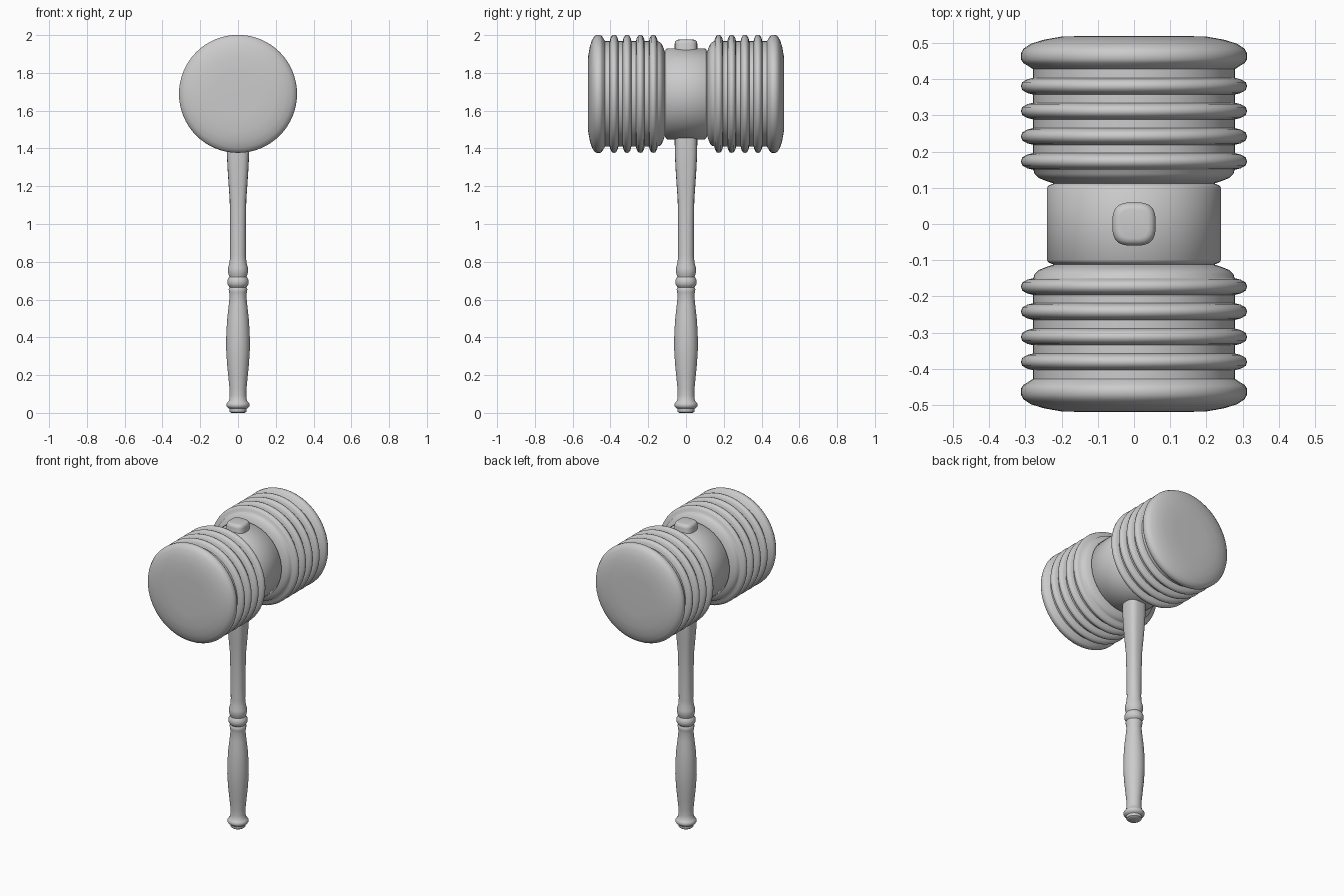
import bpy, bmesh
from math import cos, sin, pi, copysign
from mathutils import Matrix


def lathe(name, profile, segments, matrix=Matrix(), power=lambda h: 2.0):
    """Skin rings of (radius, height); power > 2 makes a rounded-square ring."""
    bm = bmesh.new()
    rings = []
    for r, h in profile:
        e = 2.0 / power(h)
        ring = []
        for i in range(segments):
            a = 2 * pi * i / segments
            c, s = cos(a), sin(a)
            ring.append(bm.verts.new((r * copysign(abs(c) ** e, c),
                                      r * copysign(abs(s) ** e, s), h)))
        rings.append(ring)
    for lo, hi in zip(rings, rings[1:]):
        for i in range(segments):
            j = (i + 1) % segments
            bm.faces.new((lo[i], lo[j], hi[j], hi[i]))
    bm.faces.new(rings[0][::-1])
    bm.faces.new(rings[-1])
    bm.transform(matrix)
    bmesh.ops.recalc_face_normals(bm, faces=bm.faces)
    mesh = bpy.data.meshes.new(name)
    bm.to_mesh(mesh)
    bm.free()
    ob = bpy.data.objects.new(name, mesh)
    bpy.context.collection.objects.link(ob)
    bpy.ops.object.select_all(action='DESELECT')
    ob.select_set(True)
    bpy.context.view_layer.objects.active = ob
    bpy.ops.object.shade_smooth_by_angle(angle=0.75)
    return ob


# Mallet head: half profile (waist, lip, four ridges, end band), mirrored about y = 0
half = [(0.241, 0.100), (0.235, 0.107), (0.222, 0.112), (0.240, 0.118),
        (0.263, 0.127), (0.275, 0.139), (0.278, 0.149)]
for y in (0.173, 0.242, 0.312, 0.381):
    for dy, r in ((-0.023, 0.279), (-0.019, 0.295), (-0.011, 0.309), (0, 0.3125),
                  (0.011, 0.309), (0.019, 0.295), (0.023, 0.279)):
        half.append((r, y + dy))
half += [(0.279, 0.428), (0.288, 0.434), (0.306, 0.445), (0.3125, 0.455),
         (0.3125, 0.472), (0.305, 0.485), (0.285, 0.498), (0.25, 0.509),
         (0.20, 0.518), (0.12, 0.520)]
head_profile = [(r, -y) for r, y in reversed(half)] + half
lathe("mallet_head", head_profile, 64,
      Matrix.Translation((0, 0, 1.689)) @ Matrix.Rotation(pi / 2, 4, 'X'))

# Turned handle: pommel, grip, collar, shaft and the peg end above the head
handle_profile = [
    (0.036, 0.0), (0.044, 0.006), (0.046, 0.022), (0.056, 0.029), (0.061, 0.036),
    (0.061, 0.048), (0.055, 0.056), (0.047, 0.066), (0.044, 0.09), (0.045, 0.13),
    (0.051, 0.19), (0.058, 0.26), (0.063, 0.34), (0.062, 0.42), (0.057, 0.50),
    (0.049, 0.57), (0.044, 0.62), (0.047, 0.64), (0.050, 0.655), (0.044, 0.665),
    (0.050, 0.672), (0.056, 0.682), (0.056, 0.702), (0.050, 0.714), (0.046, 0.720),
    (0.050, 0.733), (0.054, 0.75), (0.052, 0.77), (0.045, 0.795), (0.042, 0.83),
    (0.042, 1.00), (0.044, 1.13), (0.049, 1.20), (0.055, 1.29), (0.059, 1.37),
    (0.060, 1.45), (0.060, 1.955), (0.057, 1.966), (0.049, 1.974), (0.040, 1.976)]
lathe("handle", handle_profile, 32,
      power=lambda h: 2.0 + 1.0 * min(1, max(0, (h - 0.8) / 0.5)))
